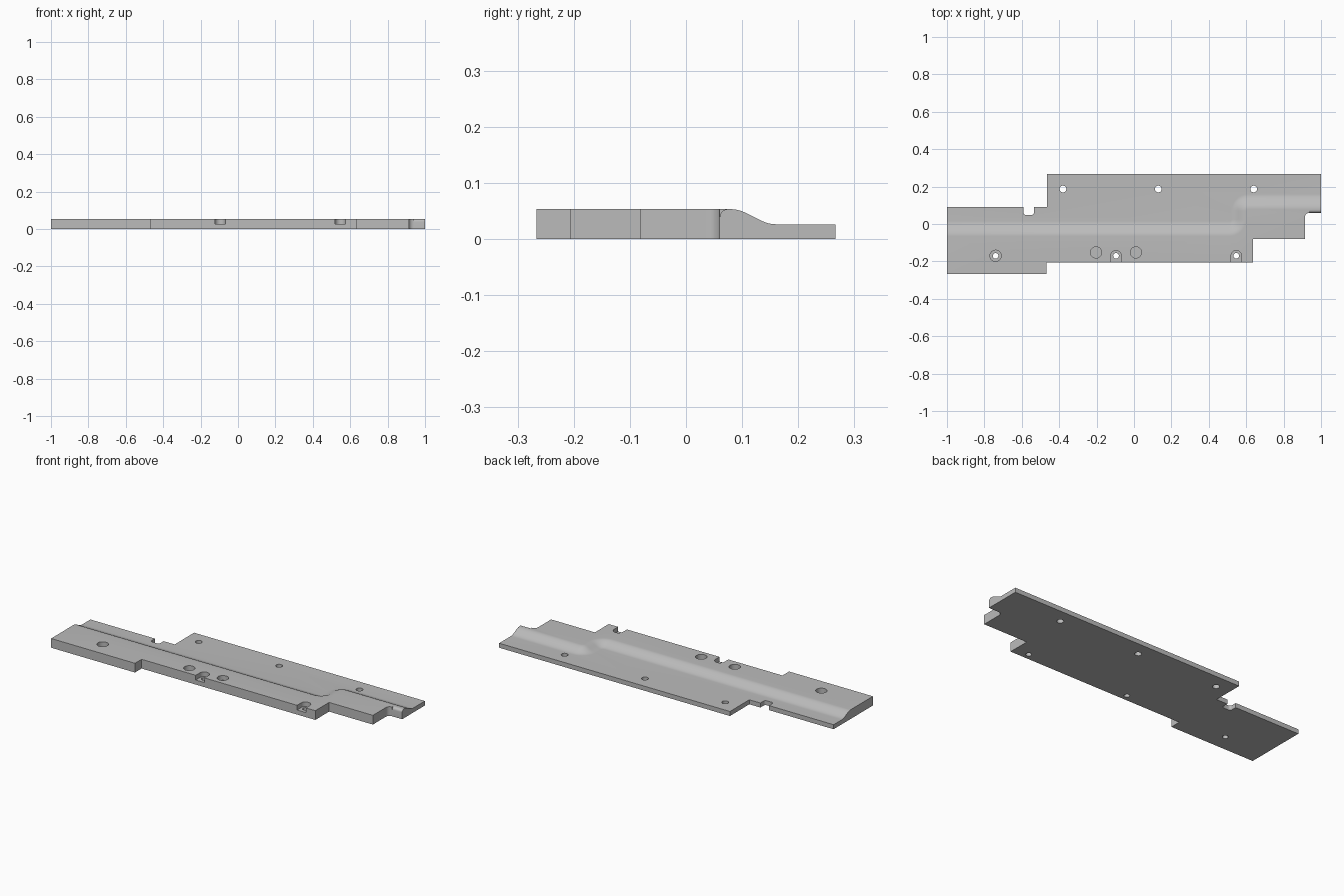
import bpy, bmesh
from math import sin, cos, pi, radians, hypot, sqrt
from mathutils import Vector
from mathutils.geometry import delaunay_2d_cdt

if "Cube" in bpy.data.objects:
    bpy.data.objects.remove(bpy.data.objects["Cube"])

TOP, LOW = 0.053, 0.026      # thick front area, thin rear area
RAMP, R = 0.04, 0.05         # half width of the ramp, radius of its jog
TAB_X, TAB_Y, TAB_R = 0.937, 0.075, 0.015

grey = bpy.data.materials.new("plain_grey")
grey.use_nodes = True
colour = (0.5, 0.5, 0.5, 1)
grey.diffuse_color = colour
grey.node_tree.nodes["Principled BSDF"].inputs["Base Color"].default_value = colour


def arc(cx, cy, r, a0, a1, steps=8):
    angles = [radians(a0 + (a1 - a0) * i / steps) for i in range(steps + 1)]
    return [(cx + r * cos(a), cy + r * sin(a)) for a in angles]


def circle(cx, cy, r):
    return arc(cx, cy, r, 0, 350, 35)


def inside(x, y, poly):
    """Even-odd test of a point against a polygon."""
    odd = False
    for (ax, ay), (bx, by) in zip(poly, poly[1:] + poly[:1]):
        if (ay > y) != (by > y) and x < ax + (bx - ax) * (y - ay) / (by - ay):
            odd = not odd
    return odd


def ramp_height(x, y):
    """Height of the top, from the signed distance to the ramp centre line."""
    if x < .51:
        d = y + .025
    elif x > .61:
        d = y - .12
    elif y < .025:
        d = R - hypot(x - .51, y - .025)
    elif y > .07:
        d = hypot(x - .61, y - .07) - R
    else:
        d = .56 - x
    t = min(max((d + RAMP) / (2 * RAMP), 0), 1)
    return LOW + (TOP - LOW) * (1 + cos(pi * t)) / 2


def tab_height(x, y):
    """Rounded front edge of the end tab."""
    return TOP - TAB_R + sqrt(max(TAB_R ** 2 - (TAB_Y - y) ** 2, 0))


def pocket_height(x, y):
    return LOW


# Plate outline, counter-clockwise from the front right corner
outline = [(-1, -.266), (-.468, -.266), (-.468, -.206), (.635, -.206),
           (.635, -.081), (.913, -.081)]
outline += arc(TAB_X, .036, .024, 180, 90)
outline += [(1, .06), (1, .266), (-.465, .266), (-.465, .09), (-.535, .09)]
outline += arc(-.547, .06, .012, 0, -90, 4) + arc(-.578, .06, .012, -90, -180, 4)
outline += [(-.59, .09), (-1, .09)]

# Blind round pockets and open slots on the front edge
pockets = [circle(x, y, .03) for x, y in ((-.74, -.17), (-.203, -.152), (.01, -.152))]
for x in (-.096, .547):
    pockets.append(arc(x, -.17, .028, 0, 180, 18) + [(x - .028, -.3), (x + .028, -.3)])

# Through holes: rear row, then those inside a pocket or slot
holes = [circle(x, .187, .018) for x in (-.38, .13, .64)]
holes += [circle(x, -.17, .015) for x in (-.74, -.096, .547)]

# Contour lines along the ramp and along the rounded tab edge
lines = []
for k in range(13):
    d = RAMP * (k / 6 - 1)
    lines.append([(-1.1, d - .025)] + arc(.51, .025, R - d, -90, 0)
                 + arc(.61, .07, R + d, 180, 90) + [(1.1, d + .12)])
for k in range(1, 7):
    y = TAB_Y - TAB_R * cos(radians(15 * k))
    lines.append([(TAB_X, y), (1.1, y)])
lines.append([(TAB_X, TAB_Y - TAB_R), (TAB_X, TAB_Y)])

# Flat layout of every edge, split into triangles
points, edges = [], []
for line in [poly + poly[:1] for poly in [outline] + pockets + holes] + lines:
    start = len(points)
    points += [Vector(p) for p in line]
    edges += [(i, i + 1) for i in range(start, len(points) - 1)]
flat, _, tris, *_ = delaunay_2d_cdt(points, edges, [], 0, 1e-5)

# Keep the triangles of the plate and give each its top heights
cells, owner = [], {}
for tri in tris:
    a, b, c = (flat[i] for i in tri)
    if (b - a).cross(c - a) < 0:
        tri = tri[::-1]
    x, y = (a + b + c) / 3
    if not inside(x, y, outline) or any(inside(x, y, h) for h in holes):
        continue
    height = ramp_height
    if any(inside(x, y, p) for p in pockets):
        height = pocket_height
    elif x > TAB_X and y < TAB_Y:
        height = tab_height
    tops = {i: round(height(*flat[i]), 5) for i in tri}
    cells.append((tri, tops))
    for i in range(3):
        owner[tri[i], tri[(i + 1) % 3]] = tops

# Raise the layout: top, bottom, and a wall wherever the height drops
bm = bmesh.new()
verts = {}


def add_face(corners):
    corners = list(dict.fromkeys(corners))
    if len(corners) > 2:
        for i, z in corners:
            if (i, z) not in verts:
                verts[i, z] = bm.verts.new((flat[i].x, flat[i].y, z))
        bm.faces.new([verts[c] for c in corners])


for tri, tops in cells:
    add_face([(i, tops[i]) for i in tri])
    add_face([(i, 0) for i in reversed(tri)])
    for k in range(3):
        a, b = tri[k], tri[(k + 1) % 3]
        beside = owner.get((b, a), {a: 0, b: 0})
        if tops[a] + tops[b] > beside[a] + beside[b]:
            add_face([(a, beside[a]), (b, beside[b]), (b, tops[b]), (a, tops[a])])

mesh = bpy.data.meshes.new("stepped_plate")
bm.to_mesh(mesh)
bm.free()
mesh.materials.append(grey)
plate = bpy.data.objects.new("stepped_plate", mesh)
bpy.context.collection.objects.link(plate)

plate.select_set(True)
bpy.context.view_layer.objects.active = plate
bpy.ops.object.shade_smooth_by_angle(angle=radians(25))
